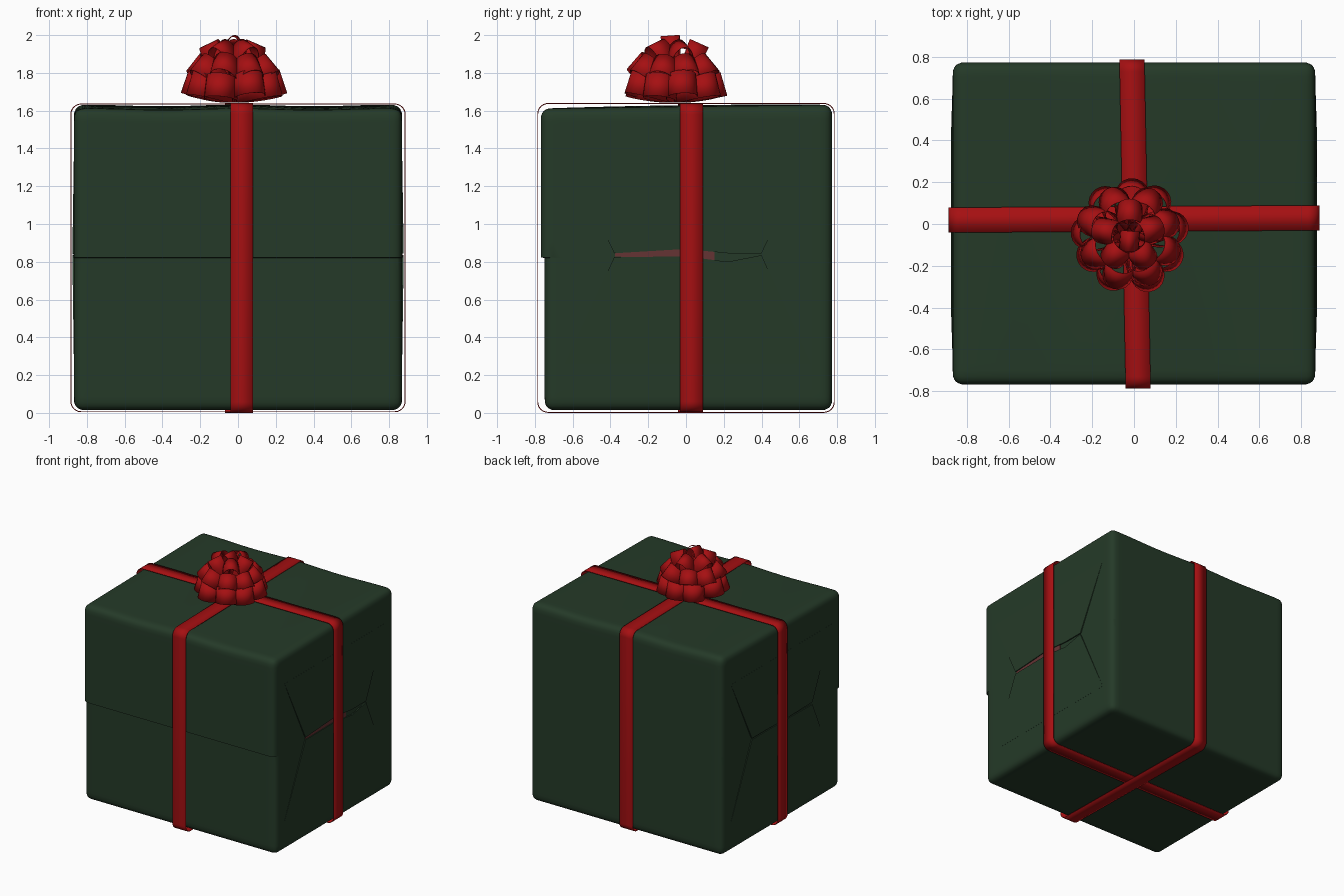
import bpy, bmesh, math, random
from mathutils import Vector

if "Cube" in bpy.data.objects:
    bpy.data.objects.remove(bpy.data.objects["Cube"])
random.seed(4)

def material(name, rgb):
    m = bpy.data.materials.new(name)
    m.diffuse_color = (*rgb, 1)
    m.use_nodes = True
    m.node_tree.nodes["Principled BSDF"].inputs["Base Color"].default_value = m.diffuse_color
    return m

GREEN = material("green_paper", (0.018, 0.042, 0.021))
RED = material("red_ribbon", (0.38, 0.005, 0.006))
BROWN = material("dull_red_box", (0.13, 0.033, 0.033))

def finish(name, bm, mat, thick=0):
    me = bpy.data.meshes.new(name)
    bm.to_mesh(me)
    bm.free()
    ob = bpy.data.objects.new(name, me)
    bpy.context.collection.objects.link(ob)
    me.materials.append(mat)
    bpy.ops.object.select_all(action='DESELECT')
    ob.select_set(True)
    bpy.context.view_layer.objects.active = ob
    bpy.ops.object.shade_smooth_by_angle(angle=math.radians(35))
    if thick:
        s = ob.modifiers.new("thickness", 'SOLIDIFY')
        s.thickness = thick
        s.offset = 0
    return ob

# Wrapped box: rounded grid cube, slightly crowned, with the front paper overlap
bm = bmesh.new()
bmesh.ops.create_cube(bm, size=2)
bmesh.ops.subdivide_edges(bm, edges=bm.edges[:], cuts=29, use_grid_fill=True)
H, R = Vector((0.868, 0.762, 0.805)), 0.05
for v in bm.verts:
    p = Vector([math.sin(c * math.pi / 2) * h for c, h in zip(v.co, H)])
    core = Vector([max(-h + R, min(h - R, c)) for c, h in zip(p, H)])
    v.co = core + (p - core).normalized() * R
for z in (0.0, 0.003):
    bmesh.ops.bisect_plane(bm, geom=bm.verts[:] + bm.edges[:] + bm.faces[:],
                           plane_co=(0, 0, z), plane_no=(0, 0, 1))
for v in bm.verts:
    x, y, z = v.co
    a, b = x / H.x, y / H.y
    if z > 0.5:                                    # crowned top, lower at the front
        k = (z - 0.5) / 0.305
        z += k * (0.008 * (1 - a * a) * (1 - b * b) + 0.01 * b - 0.008 + 0.004 * math.cos(a * 7))
    if y < 0:                                      # upper sheet laps over the lower one
        y *= 1.008 if z > 0.002 else 0.982
    else:
        y *= 1.015
    v.co = (x, y, z + 0.82)
finish("wrapped_box", bm, GREEN)

# Envelope folds on both ends: thin wedges rising towards the middle seam
def plate(name, side, pts, mat):
    """pts: (y, z, height above the end face)"""
    bm = bmesh.new()
    top = [bm.verts.new((side * (0.868 + h), y, z)) for y, z, h in pts]
    low = [bm.verts.new((side * 0.866, y, z)) for y, z, h in pts]
    bm.faces.new(top)
    n = len(pts)
    for i in range(n):
        j = (i + 1) % n
        bm.faces.new((top[i], low[i], low[j], top[j]))
    bmesh.ops.recalc_face_normals(bm, faces=bm.faces[:])
    if (bm.faces[0].normal.x * side) < 0:
        bmesh.ops.reverse_faces(bm, faces=bm.faces[:])
    return finish(name, bm, mat)

for side, tag in ((1, "right"), (-1, "left")):
    up, lo = (0.868, 0.828) if side > 0 else (0.838, 0.834)
    plate("upper_fold_" + tag, side,
          [(-0.64, 1.38, 0.0008), (0.66, 1.38, 0.0008), (0.40, 0.845, 0.009),
           (0.22, 0.845, 0.009), (0.0, up, 0.009), (-0.38, 0.845, 0.009)], GREEN)
    plate("lower_fold_" + tag, side,
          [(-0.64, 0.26, 0.0008), (0.66, 0.26, 0.0008), (0.40, 0.835, 0.009),
           (0.22, 0.80 if side > 0 else 0.835, 0.009), (0.0, lo, 0.009), (-0.38, 0.825, 0.009)], GREEN)
plate("box_showing_in_seam", 1,
      [(-0.375, 0.828, 0.002), (0.15, 0.805, 0.002), (0.15, 0.855, 0.002),
       (0.0, 0.87, 0.002), (-0.375, 0.845, 0.002)], BROWN)

# Ribbon bands: rounded rectangular loops around the box
def band(name, half, zlo, zhi, along_x, centre):
    r, outline = 0.055, []
    zc, hz = (zlo + zhi) / 2, (zhi - zlo) / 2
    for q, (su, sz) in enumerate(((1, 1), (-1, 1), (-1, -1), (1, -1))):
        for i in range(9):
            t = math.pi / 2 * (q + i / 8)
            outline.append((su * (half - r) + r * math.cos(t),
                            zc + sz * (hz - r) + r * math.sin(t)))
    bm = bmesh.new()
    rows = []
    for u, z in outline:
        c = centre(u)
        rows.append([bm.verts.new((u, c + s, z) if along_x else (c + s, u, z))
                     for s in (-0.06, 0.06)])
    for i, a in enumerate(rows):
        b = rows[(i + 1) % len(rows)]
        bm.faces.new((a[0], a[1], b[1], b[0]))
    bmesh.ops.recalc_face_normals(bm, faces=bm.faces[:])
    finish(name, bm, RED, 0.005)

band("ribbon_front_to_back", 0.785, 0.003, 1.638, False, lambda y: 0.005 - 0.019 * y)
band("ribbon_side_to_side", 0.885, 0.006, 1.635, True, lambda x: 0.024 + 0.006 * x)

# Bow: tiers of teardrop ribbon loops fanning out from one knot
KNOT = Vector((-0.02, -0.06, 1.665))

def bow_loop(bm, azimuth, elev, length, bulge, width):
    d = Vector((math.cos(elev) * math.cos(azimuth), math.cos(elev) * math.sin(azimuth), math.sin(elev)))
    side = Vector((-math.sin(azimuth), math.cos(azimuth), 0))
    n = d.cross(side)
    prev, steps = None, 28
    for i in range(steps + 1):
        t = 2 * math.pi * i / steps
        p = KNOT + d * length * (1 - math.cos(t)) / 2 + side * bulge * math.sin(t) * math.sin(t / 2)
        w = width / 2 * (0.25 + 0.75 * math.sin(t / 2))
        row = [bm.verts.new(p - n * w), bm.verts.new(p + n * w)]
        if prev:
            bm.faces.new((prev[0], row[0], row[1], prev[1]))
        prev = row

TIERS = (("outer", 9, 18, 0.275, 0.105, 0.13), ("middle", 8, 42, 0.295, 0.095, 0.12),
         ("upper", 5, 66, 0.325, 0.08, 0.11), ("centre", 1, 87, 0.33, 0.06, 0.10))
for k, (tag, count, elev, length, bulge, width) in enumerate(TIERS):
    bm = bmesh.new()
    for i in range(count):
        az = math.pi / 2 + 2 * math.pi * (i + 0.5 * (k % 2)) / count + random.uniform(-0.1, 0.1)
        bow_loop(bm, az, math.radians(elev + random.uniform(-2, 2)),
                 length * random.uniform(0.96, 1.02), bulge, width)
    finish("bow_loops_" + tag, bm, RED, 0.003)
